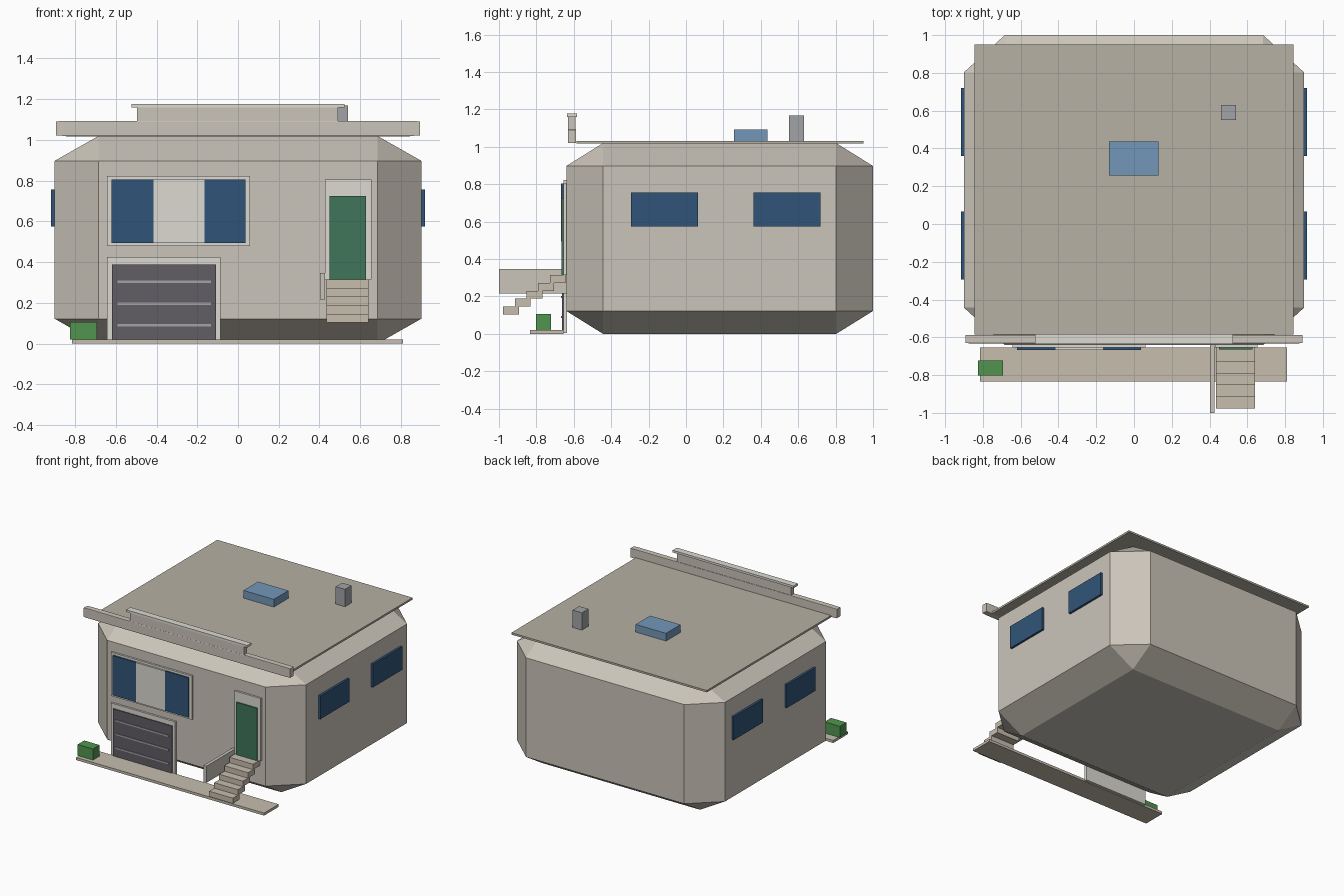
import bpy, bmesh

if "Cube" in bpy.data.objects:
    bpy.data.objects.remove(bpy.data.objects["Cube"])

def material(name, rgb):
    m = bpy.data.materials.new(name)
    m.diffuse_color = (*rgb, 1)
    m.use_nodes = True
    m.node_tree.nodes["Principled BSDF"].inputs["Base Color"].default_value = m.diffuse_color
    return m

WALL = material("stucco", (0.60, 0.56, 0.49))
ROOF = material("roofing", (0.47, 0.44, 0.37))
TRIM = material("trim", (0.72, 0.70, 0.64))
GLASS = material("glass", (0.03, 0.09, 0.19))
SKY = material("skylight_glass", (0.17, 0.31, 0.48))
DARK = material("garage_grey", (0.12, 0.11, 0.13))
METAL = material("metal", (0.36, 0.37, 0.39))
GREEN = material("door_green", (0.05, 0.18, 0.10))
BUSH = material("foliage", (0.08, 0.30, 0.08))
STONE = material("stone", (0.57, 0.51, 0.42))

def box(name, x, y, z, mat, bevel=0):
    """Box from (min, max) ranges; bevel is a fraction of each side."""
    bm = bmesh.new()
    bmesh.ops.create_cube(bm, size=1)
    if bevel:
        bmesh.ops.bevel(bm, geom=bm.edges[:], offset=bevel, segments=1,
                        affect='EDGES', profile=0.5)
    for v in bm.verts:
        for i, (a, b) in enumerate((x, y, z)):
            v.co[i] = (a + b) / 2 + v.co[i] * (b - a)
    me = bpy.data.meshes.new(name)
    bm.to_mesh(me)
    bm.free()
    me.materials.append(mat)
    ob = bpy.data.objects.new(name, me)
    bpy.context.collection.objects.link(ob)
    return ob

# Chamfered main body
box("house_body", (-0.9, 0.9), (-0.64, 1.0), (0, 1.02), WALL, 0.12)

# Roof slab, stepped parapet and rooftop fittings
box("roof_slab", (-0.845, 0.845), (-0.585, 0.95), (1.017, 1.032), ROOF)
box("parapet", (-0.893, 0.893), (-0.632, -0.587), (1.02, 1.093), WALL, 0.025)
box("parapet_step", (-0.495, 0.492), (-0.63, -0.592), (1.093, 1.16), WALL)
box("parapet_cap", (-0.523, 0.523), (-0.635, -0.583), (1.16, 1.177), TRIM)
box("skylight", (-0.133, 0.13), (0.257, 0.437), (1.03, 1.092), SKY)
box("chimney", (0.46, 0.54), (0.55, 0.63), (1.03, 1.168), METAL)

# Upper front window
box("window_frame", (-0.642, 0.06), (-0.655, -0.635), (0.48, 0.822), TRIM)
for side, x in (("left", (-0.62, -0.415)), ("right", (-0.165, 0.036))):
    box("window_pane_" + side, x, (-0.666, -0.645), (0.495, 0.805), GLASS)
box("window_middle_panel", (-0.415, -0.165), (-0.668, -0.645), (0.495, 0.805), TRIM)

# Garage door with ribs
box("garage_frame", (-0.642, -0.085), (-0.655, -0.635), (0.005, 0.425), TRIM)
box("garage_door", (-0.618, -0.107), (-0.663, -0.645), (0.02, 0.388), DARK)
for i in range(3):
    z = 0.09 + i * 0.107
    box(f"garage_rib_{i + 1}", (-0.592, -0.132), (-0.668, -0.655), (z - 0.006, z + 0.006), METAL)

# Front door
box("door_frame", (0.428, 0.655), (-0.655, -0.635), (0.315, 0.805), TRIM)
box("front_door", (0.45, 0.628), (-0.665, -0.645), (0.315, 0.725), GREEN)

# Floating staircase and side wall
for i in range(5):
    y, z = -0.978 + i * 0.0625, 0.103 + i * 0.0425
    box(f"stair_step_{i + 1}", (0.435, 0.64), (y, y + 0.085), (z, z + 0.0425), STONE)
box("stair_wall", (0.402, 0.427), (-1.0, -0.64), (0.217, 0.347), WALL)

# Front path and shrub
box("front_path", (-0.815, 0.81), (-0.835, -0.655), (0, 0.02), STONE)
box("shrub", (-0.825, -0.693), (-0.803, -0.722), (0.02, 0.107), BUSH)

# Side windows on both walls
for label, s in (("right", 1), ("left", -1)):
    for i, y in enumerate(((-0.293, 0.065), (0.36, 0.72))):
        box(f"side_window_{label}_{i + 1}", sorted((s * 0.89, s * 0.917)), y, (0.575, 0.757), GLASS)
